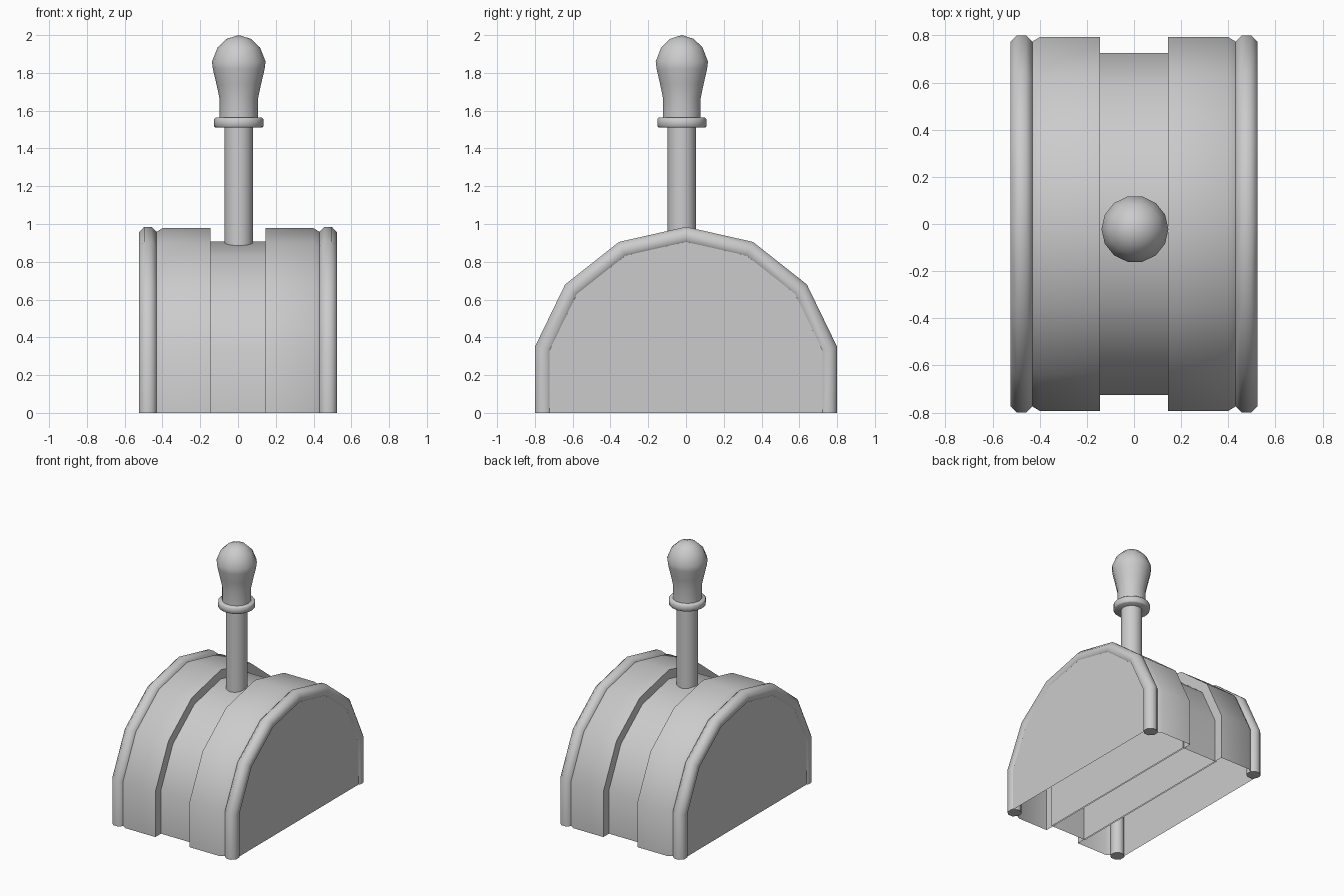
import bpy, bmesh, math
from mathutils import Vector

cube = bpy.data.objects.get("Cube")
if cube:
    bpy.data.objects.remove(cube, do_unlink=True)

grey = bpy.data.materials.new("plain grey")
grey.use_nodes = True
grey.diffuse_color = (0.6, 0.6, 0.6, 1)
grey.node_tree.nodes["Principled BSDF"].inputs["Base Color"].default_value = (0.6, 0.6, 0.6, 1)

# Arched outline in the y-z plane, mirrored about y = 0
HALF = [(-0.80, 0.0), (-0.80, 0.35), (-0.64, 0.68), (-0.355, 0.905)]
ARCH = [Vector(p) for p in HALF + [(0.0, 0.985)] + [(-y, z) for y, z in reversed(HALF)]]


def inset_arch(d):
    """Arch outline moved inwards by d, with its feet kept on the ground."""
    normals = []
    for a, b in zip(ARCH, ARCH[1:]):
        e = (b - a).normalized()
        normals.append(Vector((e.y, -e.x)))
    pts = []
    for i, p in enumerate(ARCH):
        n0 = normals[max(i - 1, 0)]
        n1 = normals[min(i, len(normals) - 1)]
        pts.append(p + (n0 + n1) * (d / (1 + n0.dot(n1))))
    return pts


def finish(name, bm, angle):
    mesh = bpy.data.meshes.new(name)
    bm.to_mesh(mesh)
    bm.free()
    mesh.materials.append(grey)
    obj = bpy.data.objects.new(name, mesh)
    bpy.context.collection.objects.link(obj)
    bpy.ops.object.select_all(action="DESELECT")
    obj.select_set(True)
    bpy.context.view_layer.objects.active = obj
    bpy.ops.object.shade_smooth_by_angle(angle=math.radians(angle))
    return obj


def sweep_arch(name, section, ring=False, side=1, angle=35):
    """Sweep a section of (x, inset) points along the arch; open below."""
    bm = bmesh.new()
    rows = [[bm.verts.new((side * x, p.x, p.y)) for p in inset_arch(d)] for x, d in section]
    pairs = list(zip(rows, rows[1:]))
    if ring:
        pairs.append((rows[-1], rows[0]))
    for r, s in pairs:
        for i in range(len(r) - 1):
            bm.faces.new((r[i], r[i + 1], s[i + 1], s[i]))
    if ring:
        for i in (0, -1):
            bm.faces.new([r[i] for r in rows])
    else:
        bm.faces.new(rows[0])
        bm.faces.new(list(reversed(rows[-1])))
    bmesh.ops.recalc_face_normals(bm, faces=bm.faces)
    # Outward means the cap or top with the highest centre points up
    top = max(bm.faces, key=lambda f: f.calc_center_median().z)
    if top.normal.z < 0:
        bmesh.ops.reverse_faces(bm, faces=bm.faces)
    return finish(name, bm, angle)


def lathe(name, profile, steps, angle):
    """Turn a profile of (radius, z) points about the lever axis."""
    bm = bmesh.new()
    verts = [bm.verts.new((r, 0, z)) for r, z in profile]
    edges = [bm.edges.new(p) for p in zip(verts, verts[1:])]
    bmesh.ops.spin(bm, geom=verts + edges, cent=(0, 0, 0), axis=(0, 0, 1),
                   angle=2 * math.pi, steps=steps)
    bmesh.ops.remove_doubles(bm, verts=bm.verts, dist=0.0005)
    bmesh.ops.recalc_face_normals(bm, faces=bm.faces)
    obj = finish(name, bm, angle)
    obj.location = (0.004, -0.022, 0)
    return obj


# Two side housings with a rounded rim on the outer edge of each
drum = [(0.145, 0.007), (0.40, 0.007), (0.43, 0.025), (0.515, 0.06)]
R = 0.048 / math.cos(math.pi / 8)
rim = [(0.477 + R * math.cos(a), 0.048 + R * math.sin(a))
       for a in (math.pi / 8 + k * math.pi / 4 for k in range(8))]
for label, side in (("left", 1), ("right", -1)):
    sweep_arch(label + "_housing", drum, side=side)
    sweep_arch(label + "_rim", rim, ring=True, side=side, angle=50)

# Recessed channel the lever stands in
sweep_arch("lever_channel", [(-0.155, 0.075), (0.155, 0.075)])

# Lever: rod, collar and grip
lathe("lever_rod", [(0, 0.85), (0.076, 0.85), (0.076, 1.53), (0, 1.53)], 16, 40)
lathe("lever_collar", [(0, 1.51), (0.122, 1.51), (0.13, 1.517), (0.13, 1.556),
                       (0.122, 1.563), (0, 1.563)], 16, 50)
lathe("lever_grip", [(0, 1.55), (0.102, 1.55), (0.102, 1.665), (0.118, 1.74), (0.137, 1.82),
                     (0.142, 1.86), (0.112, 1.935), (0.065, 1.98), (0, 2.0)], 14, 60)
